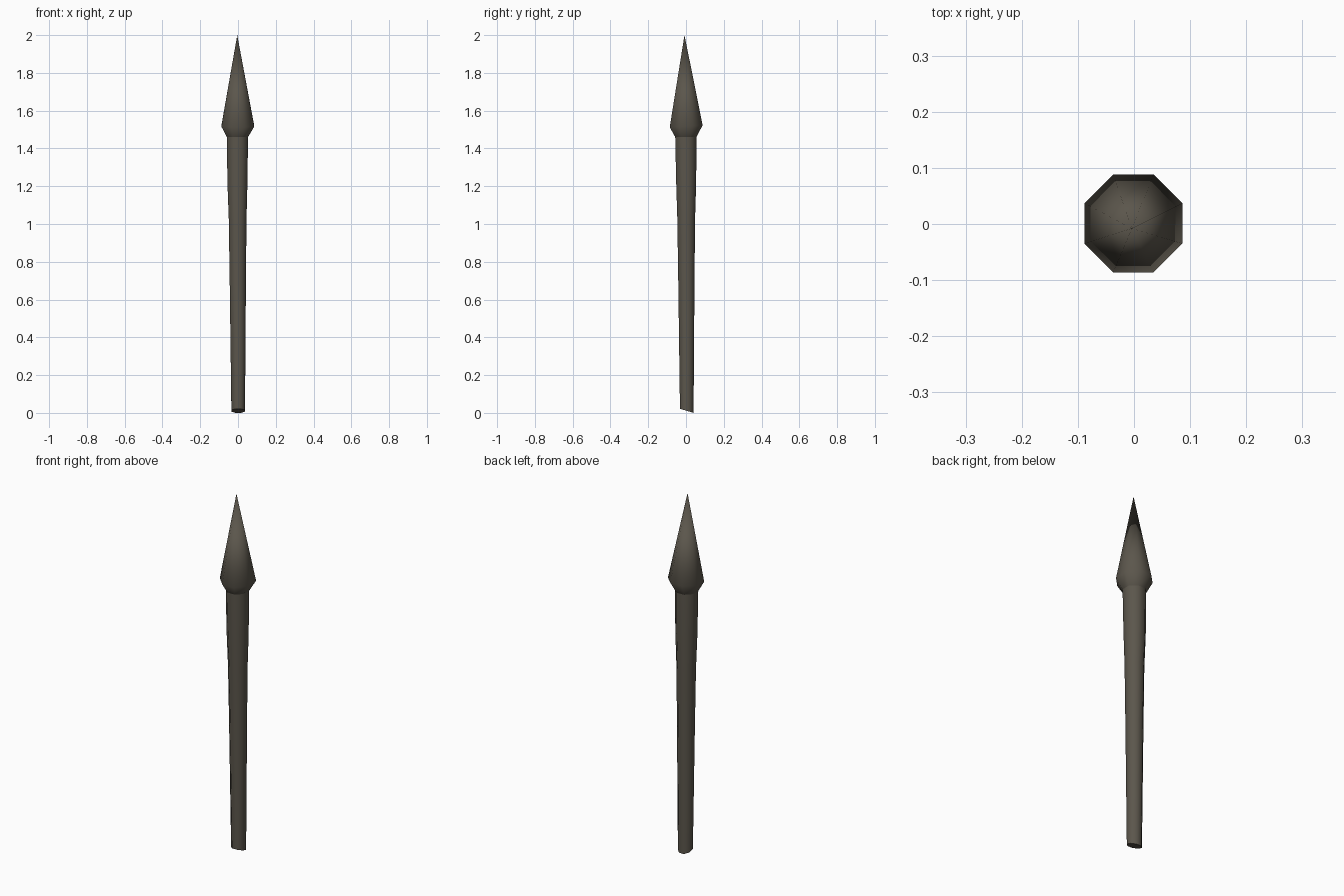
import bpy, bmesh, math

if "Cube" in bpy.data.objects:
    bpy.data.objects.remove(bpy.data.objects["Cube"])

SIDES = 8
mat = bpy.data.materials.new("dark weathered wood")
mat.diffuse_color = (0.105, 0.093, 0.072, 1)
mat.use_nodes = True
mat.node_tree.nodes["Principled BSDF"].inputs["Base Color"].default_value = mat.diffuse_color


def loft(name, rings, tip=None, cap_bottom=False):
    """Octagonal skin through rings of (z, centre x, centre y, half width, slant)."""
    bm = bmesh.new()
    loops = []
    for z, cx, cy, half, slant in rings:
        r = half / math.cos(math.pi / SIDES)
        loop = []
        for i in range(SIDES):
            a = 2 * math.pi * (i + 0.5) / SIDES
            y = r * math.sin(a)
            loop.append(bm.verts.new((cx + r * math.cos(a), cy + y, z - slant * y)))
        loops.append(loop)
    for lo, hi in zip(loops, loops[1:]):
        for i in range(SIDES):
            j = (i + 1) % SIDES
            bm.faces.new((lo[i], lo[j], hi[j], hi[i]))
    if tip:
        apex = bm.verts.new(tip)
        for i in range(SIDES):
            bm.faces.new((loops[-1][i], loops[-1][(i + 1) % SIDES], apex))
    if cap_bottom:
        bm.faces.new(loops[0][::-1])
    bmesh.ops.recalc_face_normals(bm, faces=bm.faces)
    me = bpy.data.meshes.new(name)
    bm.to_mesh(me)
    bm.free()
    me.materials.append(mat)
    ob = bpy.data.objects.new(name, me)
    bpy.context.collection.objects.link(ob)
    bpy.ops.object.select_all(action='DESELECT')
    ob.select_set(True)
    bpy.context.view_layer.objects.active = ob
    bpy.ops.object.shade_smooth_by_angle(angle=math.radians(46))
    return ob


# Tapering, slightly uneven shaft with a slanted cut at the foot
loft("shaft", [
    (0.011, 0.001, 0.004, 0.036, 0.3),
    (0.70, -0.001, 0.002, 0.043, 0),
    (1.03, -0.002, 0.001, 0.047, 0),
    (1.22, -0.003, 0.001, 0.053, 0),
    (1.46, -0.003, -0.001, 0.056, 0),
], cap_bottom=True)

# Pointed head flaring out from the neck
loft("spear_head", [
    (1.46, -0.003, -0.001, 0.056, 0),
    (1.518, -0.001, 0.001, 0.087, -0.06),
], tip=(-0.004, -0.008, 2.0))
